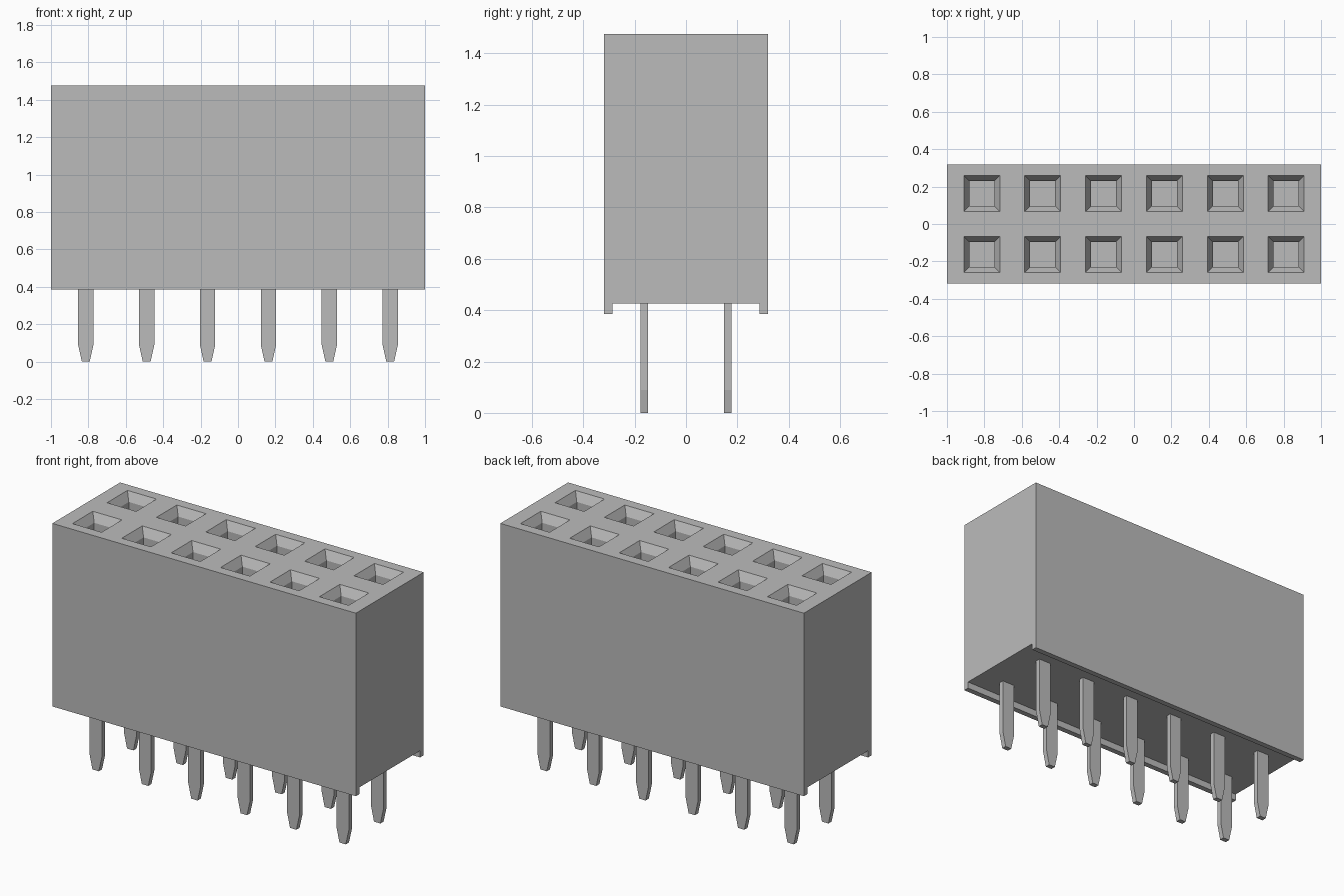
import bpy
import bmesh

if "Cube" in bpy.data.objects:
    bpy.data.objects.remove(bpy.data.objects["Cube"], do_unlink=True)

PITCH = 0.3255
COLUMNS = [(i - 2.5) * PITCH for i in range(6)]
ROWS = [-PITCH / 2, PITCH / 2]
TOP, SEAT, FOOT = 1.475, 0.425, 0.385
HALF_Y, RAIL = 0.319, 0.033

grey = bpy.data.materials.new("grey plastic")
grey.use_nodes = True
grey.diffuse_color = (0.5, 0.5, 0.5, 1)
grey.node_tree.nodes["Principled BSDF"].inputs["Base Color"].default_value = (0.5, 0.5, 0.5, 1)


def make_object(name, bm):
    bmesh.ops.recalc_face_normals(bm, faces=bm.faces)
    mesh = bpy.data.meshes.new(name)
    bm.to_mesh(mesh)
    bm.free()
    mesh.materials.append(grey)
    obj = bpy.data.objects.new(name, mesh)
    bpy.context.collection.objects.link(obj)
    return obj


def extrude_outline(points, direction):
    """Solid made by sweeping a flat outline along a direction."""
    bm = bmesh.new()
    face = bm.faces.new([bm.verts.new(p) for p in points])
    swept = bmesh.ops.extrude_face_region(bm, geom=[face])["geom"]
    verts = [g for g in swept if isinstance(g, bmesh.types.BMVert)]
    bmesh.ops.translate(bm, verts=verts, vec=direction)
    return bm


def add_socket(bm, x, y):
    """Square well with a flared mouth."""
    levels = [(0.067, 0.75), (0.067, TOP - 0.05), (0.096, TOP), (0.096, TOP + 0.05)]
    rings = [[bm.verts.new((x + sx * h, y + sy * h, z))
              for sx, sy in ((-1, -1), (1, -1), (1, 1), (-1, 1))] for h, z in levels]
    for low, high in zip(rings, rings[1:]):
        for i in range(4):
            j = (i + 1) % 4
            bm.faces.new((low[i], low[j], high[j], high[i]))
    bm.faces.new(rings[0][::-1])
    bm.faces.new(rings[-1])


# Housing with a rail along the front and back bottom edges
inner = HALF_Y - RAIL
half = [(HALF_Y, TOP), (HALF_Y, FOOT), (inner, FOOT), (inner, SEAT)]
profile = half + [(-y, z) for y, z in reversed(half)]
housing = make_object("housing", extrude_outline([(-1, y, z) for y, z in profile], (2, 0, 0)))

# Sockets cut into the top
bm = bmesh.new()
for x in COLUMNS:
    for y in ROWS:
        add_socket(bm, x, y)
cutter = make_object("socket_cutter", bm)
cutter.hide_render = True
cut = housing.modifiers.new("sockets", 'BOOLEAN')
cut.operation = 'DIFFERENCE'
cut.solver = 'EXACT'
cut.object = cutter
bpy.context.view_layer.update()
evaluated = housing.evaluated_get(bpy.context.evaluated_depsgraph_get())
result = bpy.data.meshes.new_from_object(evaluated)
housing.modifiers.clear()
housing.data = result
bpy.data.objects.remove(cutter, do_unlink=True)

# Flat pins with tapered tips
side = [(0.041, SEAT + 0.01), (0.041, 0.09), (0.021, 0)]
outline = side + [(-x, z) for x, z in reversed(side)]
pin_mesh = None
for r, y in enumerate(ROWS):
    for c, x in enumerate(COLUMNS):
        name = f"{('front', 'back')[r]}_pin_{c + 1}"
        if pin_mesh is None:
            pin = make_object(name, extrude_outline([(px, -0.015, z) for px, z in outline], (0, 0.03, 0)))
            pin_mesh = pin.data
        else:
            pin = bpy.data.objects.new(name, pin_mesh)
            bpy.context.collection.objects.link(pin)
        pin.location = (x, y, 0)
